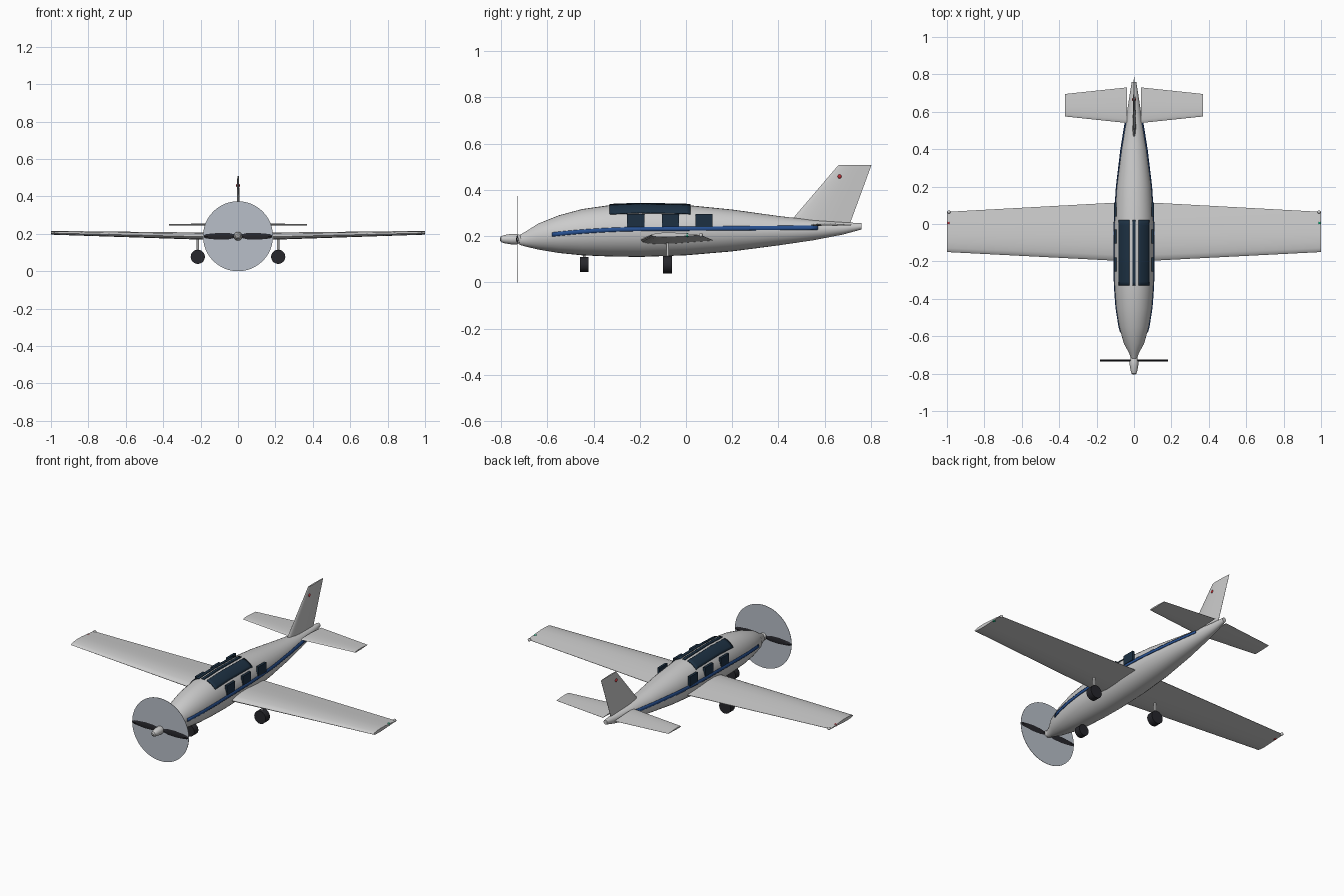
import bpy, bmesh
from math import sin, cos, pi, sqrt, radians

if "Cube" in bpy.data.objects:
    bpy.data.objects.remove(bpy.data.objects["Cube"])


def material(name, rgb):
    m = bpy.data.materials.new(name)
    m.diffuse_color = (*rgb, 1)
    m.use_nodes = True
    m.node_tree.nodes["Principled BSDF"].inputs["Base Color"].default_value = m.diffuse_color
    return m


GLASS = material("glass", (0.012, 0.03, 0.055))
BLUE = material("blue_paint", (0.02, 0.08, 0.28))
BLACK = material("black", (0.02, 0.02, 0.025))
RED = material("red_light", (0.5, 0.03, 0.04))
GREEN = material("green_light", (0.0, 0.35, 0.15))
DISC = material("disc_grey", (0.48, 0.52, 0.58))


def finish(o, name, mat=None, smooth=True):
    o.name = name
    if mat:
        o.data.materials.append(mat)
    if smooth:
        bpy.ops.object.select_all(action='DESELECT')
        o.select_set(True)
        bpy.context.view_layer.objects.active = o
        bpy.ops.object.shade_smooth_by_angle(angle=radians(35))
    return o


def loft(name, rings, mat=None, closed=True, mirror=False, thick=0):
    """Skin a list of equal-length point rings (or open strips)."""
    bm = bmesh.new()
    vs = [[bm.verts.new(p) for p in r] for r in rings]
    n = len(rings[0])
    for a, b in zip(vs, vs[1:]):
        for i in range(n if closed else n - 1):
            j = (i + 1) % n
            bm.faces.new((a[i], a[j], b[j], b[i]))
    if closed:
        bm.faces.new(vs[0][::-1])
        bm.faces.new(vs[-1])
    bmesh.ops.recalc_face_normals(bm, faces=bm.faces)
    me = bpy.data.meshes.new(name)
    bm.to_mesh(me)
    bm.free()
    o = bpy.data.objects.new(name, me)
    bpy.context.collection.objects.link(o)
    finish(o, name, mat)
    if thick:
        s = o.modifiers.new("thickness", 'SOLIDIFY')
        s.thickness, s.offset = thick, 0
    if mirror:
        o.modifiers.new("mirror", 'MIRROR')
    return o


def cylinder(name, r, depth, loc, axis='Z', mat=None, n=24):
    rot = (pi / 2, 0, 0) if axis == 'Y' else (0, 0, 0)
    bpy.ops.mesh.primitive_cylinder_add(vertices=n, radius=r, depth=depth, location=loc, rotation=rot)
    return finish(bpy.context.object, name, mat)


def ball(name, r, loc, mat=None):
    bpy.ops.mesh.primitive_uv_sphere_add(segments=12, ring_count=8, radius=r, location=loc)
    return finish(bpy.context.object, name, mat)


# Fuselage stations: y, half width, bottom, top
STATIONS = [(-.72, .016, .162, .205), (-.69, .026, .154, .222), (-.64, .054, .142, .254),
            (-.55, .079, .127, .29), (-.45, .095, .117, .317), (-.33, .104, .112, .334),
            (-.2, .106, .11, .339), (0, .105, .117, .335), (.2, .093, .134, .315),
            (.4, .069, .16, .287), (.55, .045, .182, .27), (.68, .025, .207, .26), (.76, .012, .229, .256)]


def section(y):
    for a, b in zip(STATIONS, STATIONS[1:]):
        if y <= b[0]:
            t = (y - a[0]) / (b[0] - a[0])
            w, lo, hi = (a[i] + t * (b[i] - a[i]) for i in (1, 2, 3))
            return w, (lo + hi) / 2, (hi - lo) / 2


rings = []
for y, w, lo, hi in STATIONS:
    rings.append([(w * cos(2 * pi * k / 32), y, (lo + hi) / 2 + (hi - lo) / 2 * sin(2 * pi * k / 32))
                  for k in range(32)])
loft("fuselage", rings)


# Blue side stripe hugging the body
def side_point(y, z):
    w, c, h = section(y)
    return ((w + .002) * sqrt(max(0, 1 - ((z - c) / h) ** 2)), y, z)


strip = []
for k in range(41):
    y = -.58 + 1.15 * k / 40
    z = .231 - .13 * max(0, -.15 - y) ** 2 + .008 * (y + .15) if y > -.15 else .231 - .13 * (y + .15) ** 2
    strip.append([side_point(y, z + d) for d in (-.009, 0, .009)])
loft("side_stripe", strip, BLUE, closed=False, mirror=True, thick=.004)


# Canopy glazing: two wide roof panes and a narrow centre pane
def roof_point(x, y):
    w, c, h = section(y)
    return (x, y, c + (h + .003) * sqrt(1 - (x / w) ** 2))


for name, x0, x1, mir in (("canopy_pane", .025, .081, True), ("canopy_centre_pane", -.009, .009, False)):
    rows = [[roof_point(x0 + (x1 - x0) * i / 6, -.33 + .35 * k / 16) for i in range(7)] for k in range(17)]
    loft(name, rows, GLASS, closed=False, mirror=mir, thick=.005)

# Cabin windows
for side in (-1, 1):
    for y in (-.217, -.067, .078):
        bpy.ops.mesh.primitive_cube_add(size=1, location=(side * .1, y, .267))
        o = bpy.context.object
        o.scale = (.014, .075, .056)
        finish(o, "cabin_window", GLASS, smooth=False)

# Aerofil outline: chord fraction, height as fraction of thickness
FOIL = [(0, 0), (.03, .24), (.1, .42), (.25, .58), (.45, .56), (.7, .34), (1, .03),
        (1, -.03), (.7, -.2), (.45, -.36), (.25, -.42), (.1, -.34), (.03, -.2)]


def foil(front, back, thick, span, base, upright=False):
    pts = []
    for t, h in FOIL:
        y = front + t * (back - front)
        pts.append((base + h * thick, y, span) if upright else (span, y, base + h * thick))
    return pts


# Wings, tailplane and fin
loft("wing", [foil(-.2, .118, .042, .0, .18), foil(-.195, .113, .04, .12, .183),
              foil(-.15, .065, .02, 1, .204)], mirror=True)
loft("tailplane", [foil(.54, .73, .012, .038, .248), foil(.575, .695, .009, .37, .248)], mirror=True)
loft("tail_fin", [foil(.44, .708, .02, .25, 0, True), foil(.66, .803, .009, .508, 0, True)])

# Navigation lights
ball("fin_beacon", .011, (0, .665, .458), RED)
for side, mat in ((-1, RED), (1, GREEN)):
    ball("wingtip_light", .009, (side * .992, .005, .204), mat)
    ball("wingtip_tail_light", .009, (side * .99, .064, .204))

# Propeller: spinner, blades and spinning disc
HUB = .187
prof = [(-.805, .006), (-.8, .013), (-.785, .018), (-.755, .023), (-.735, .023), (-.71, .016)]
loft("spinner", [[(r * cos(2 * pi * k / 20), y, HUB + r * sin(2 * pi * k / 20)) for k in range(20)]
                 for y, r in prof])
blade = [(.0, .01), (.02, .012), (.05, .02), (.1, .022), (.14, .018), (.17, .014), (.183, .007)]
rings = []
for x, h in blade:
    rings.append([(x, -.73 + dy, HUB + dz) for dy, dz in ((-.006, 0), (0, h), (.006, 0), (0, -h))])
loft("propeller_blade", rings, BLACK, mirror=True)
cylinder("propeller_disc", .187, .002, (0, -.73, HUB), 'Y', DISC, 48)

# Landing gear
for x in (-.215, .215):
    cylinder("main_wheel", .038, .04, (x, -.08, .077), 'Y', BLACK)
    cylinder("main_strut", .006, .09, (x, -.08, .145), n=12)
cylinder("nose_wheel", .033, .038, (0, -.44, .077), 'Y', BLACK)
cylinder("nose_strut", .006, .07, (0, -.44, .13), n=12)
